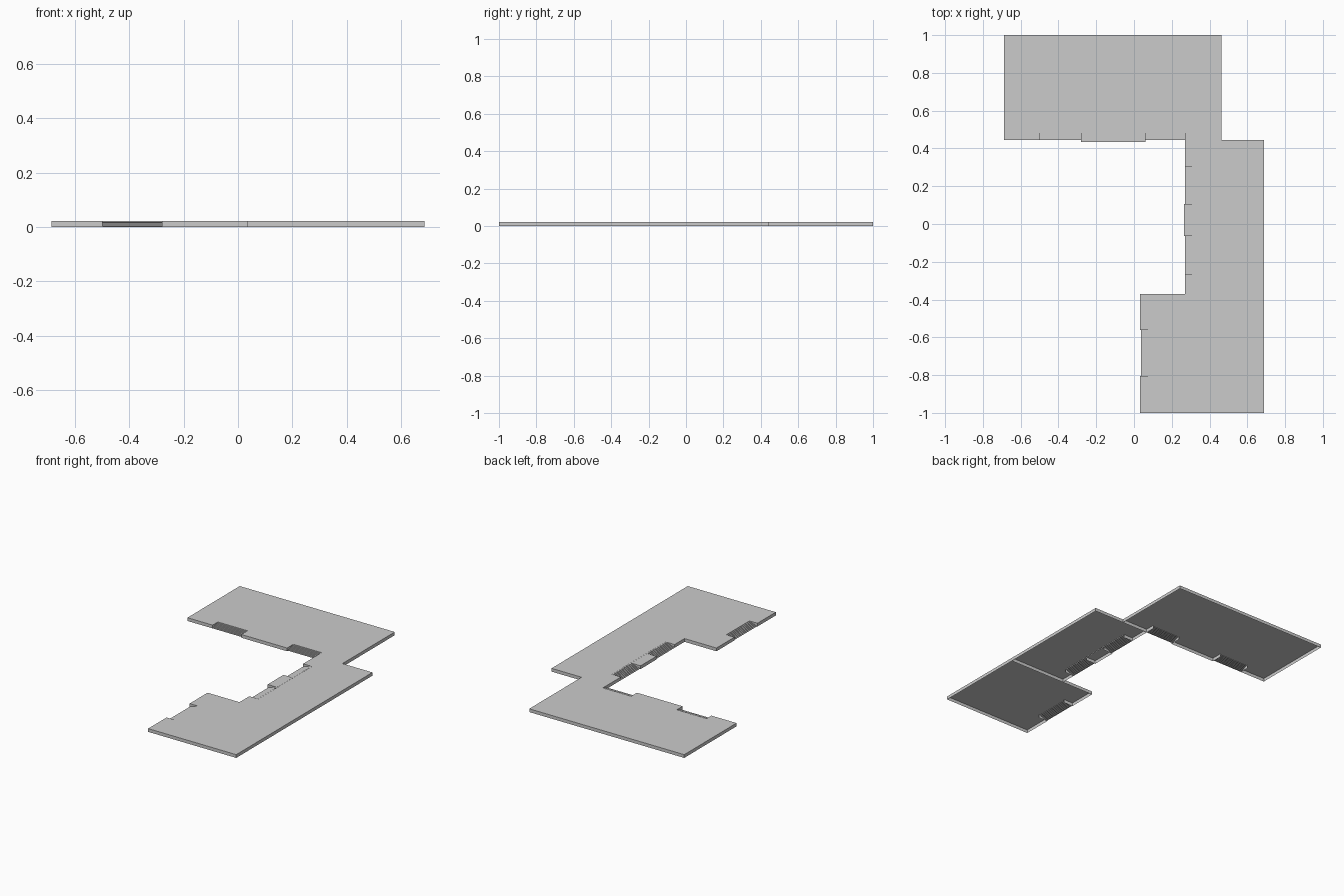
import bpy, bmesh
from mathutils import Vector

if "Cube" in bpy.data.objects:
    bpy.data.objects.remove(bpy.data.objects["Cube"])

H = 0.022      # platform height
STEPS = 7
DEPTH = 0.065  # run of every staircase


def finish(name, bm):
    mesh = bpy.data.meshes.new(name)
    bm.to_mesh(mesh)
    bm.free()
    ob = bpy.data.objects.new(name, mesh)
    bpy.context.collection.objects.link(ob)


def shell(name, outline, open_edges=()):
    """Open-bottomed slab: top face plus skirt walls around a CCW outline."""
    bm = bmesh.new()
    top = [bm.verts.new((x, y, H)) for x, y in outline]
    low = [bm.verts.new((x, y, 0)) for x, y in outline]
    bm.faces.new(top)
    n = len(outline)
    for i in range(n):
        j = (i + 1) % n
        if i not in open_edges:
            bm.faces.new((low[i], low[j], top[j], top[i]))
    finish(name, bm)


def stairs(name, start, end, inward):
    """Treads and risers along start-end, climbing in the inward direction."""
    bm = bmesh.new()
    a, b, d = Vector((*start, 0)), Vector((*end, 0)), Vector((*inward, 0))
    prof = [(0, 0)]
    for i in range(STEPS):
        z = H * (i + 1) / STEPS
        prof += [(DEPTH * i / STEPS, z), (DEPTH * (i + 1) / STEPS, z)]
    rows = [[bm.verts.new(p + d * u + Vector((0, 0, z))) for p in (a, b)]
            for u, z in prof]
    for r, s in zip(rows, rows[1:]):
        bm.faces.new((r[0], r[1], s[1], s[0]))
    finish(name, bm)


# North platform with its long stair notch
shell("north_platform", [
    (-0.687, 0.445), (-0.5, 0.445), (-0.5, 0.51), (0.27, 0.51), (0.27, 0.445),
    (0.464, 0.445), (0.464, 1), (-0.687, 1)], open_edges=(2,))
shell("north_landing", [
    (-0.28, 0.435), (0.06, 0.435), (0.06, 0.51), (-0.28, 0.51)], open_edges=(2,))
stairs("north_stairs_left", (-0.5, 0.445), (-0.28, 0.445), (0, 1))
stairs("north_stairs_right", (0.06, 0.445), (0.27, 0.445), (0, 1))

# East connecting platform
shell("east_platform", [
    (0.27, -0.37), (0.687, -0.37), (0.687, 0.445), (0.27, 0.445), (0.27, 0.305),
    (0.336, 0.305), (0.336, -0.265), (0.27, -0.265)], open_edges=(5,))
shell("east_landing", [
    (0.264, -0.063), (0.335, -0.063), (0.335, 0.105), (0.264, 0.105)], open_edges=(1,))
stairs("east_stairs_north", (0.27, 0.305), (0.27, 0.105), (1, 0))
stairs("east_stairs_south", (0.27, -0.063), (0.27, -0.265), (1, 0))

# South platform with a single staircase
shell("south_platform", [
    (0.033, -1), (0.687, -1), (0.687, -0.37), (0.033, -0.37), (0.033, -0.56),
    (0.102, -0.56), (0.102, -0.805), (0.033, -0.805)], open_edges=(5,))
stairs("south_stairs", (0.037, -0.56), (0.037, -0.805), (1, 0))
